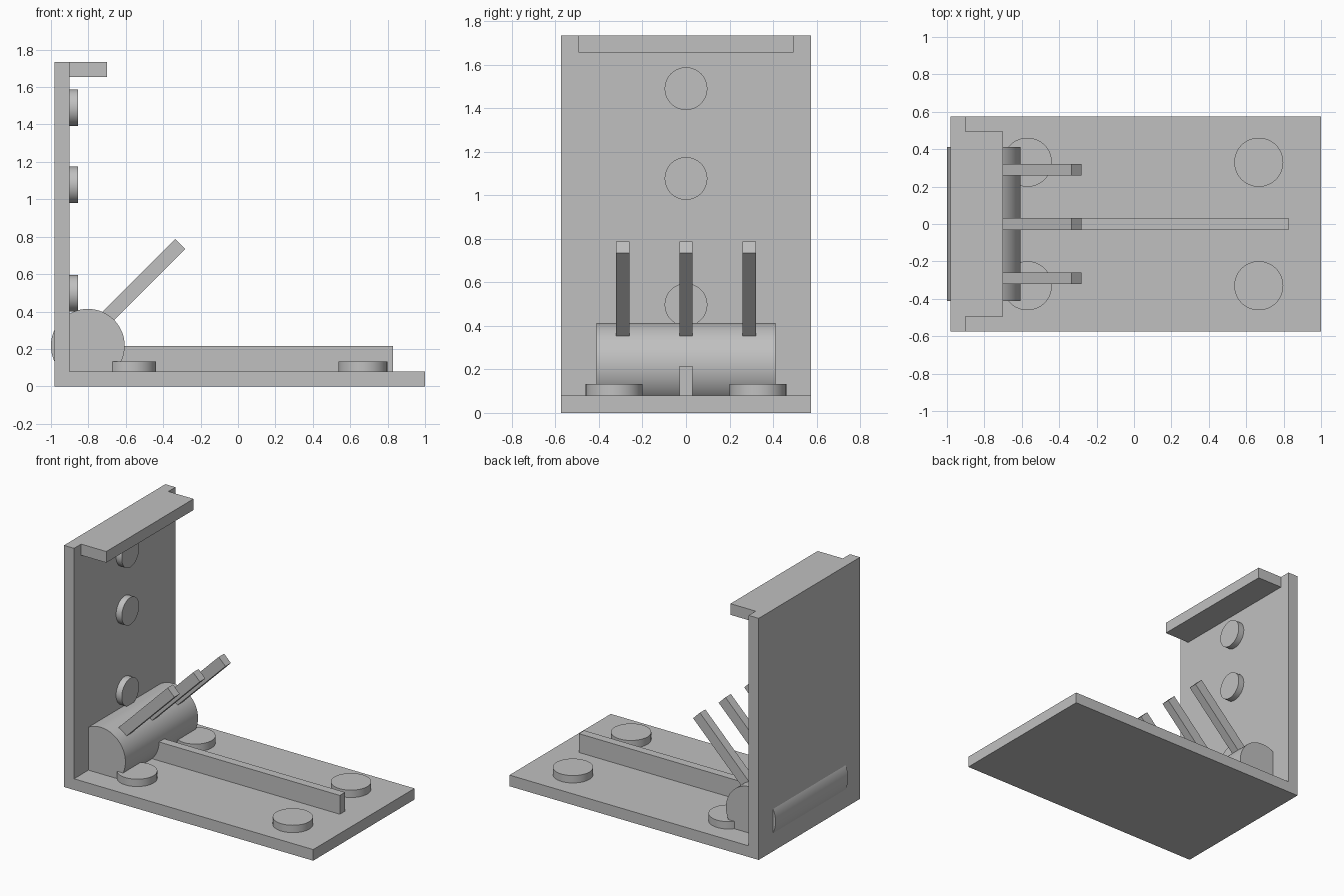
import bpy
from math import pi, radians, sqrt
from mathutils import Vector

if "Cube" in bpy.data.objects:
    bpy.data.objects.remove(bpy.data.objects["Cube"], do_unlink=True)

# Single grey finish
grey = bpy.data.materials.new("plain_grey")
grey.use_nodes = True
colour = (0.53, 0.53, 0.53, 1)
grey.diffuse_color = colour
grey.node_tree.nodes["Principled BSDF"].inputs["Base Color"].default_value = colour


def finish(name):
    obj = bpy.context.object
    obj.name = name
    obj.data.materials.append(grey)
    return obj


def box(name, low, high):
    low, high = Vector(low), Vector(high)
    bpy.ops.mesh.primitive_cube_add(size=1, location=(low + high) / 2)
    obj = finish(name)
    obj.scale = high - low
    bpy.ops.object.transform_apply(location=False, rotation=False, scale=True)
    return obj


def cylinder(name, centre, radius, depth, rotation=(0, 0, 0)):
    bpy.ops.mesh.primitive_cylinder_add(vertices=96, radius=radius, depth=depth,
                                        location=centre, rotation=rotation)
    obj = finish(name)
    bpy.ops.object.shade_smooth_by_angle(angle=radians(30))
    return obj


# L-shaped frame, drawn as a profile and extruded across its width
half_width, thick, height = 0.575, 0.08, 1.735
back, inner, front = -0.98, -0.90, 1.0
profile = [(back, 0), (front, 0), (front, thick), (inner, thick),
           (inner, height), (back, height)]
count = len(profile)
verts = [(x, y, z) for y in (-half_width, half_width) for x, z in profile]
faces = [tuple(range(count)), tuple(reversed(range(count, 2 * count)))]
for i in range(count):
    j = (i + 1) % count
    faces.append((j, i, i + count, j + count))
mesh = bpy.data.meshes.new("base_and_wall")
mesh.from_pydata(verts, [], faces)
mesh.materials.append(grey)
bpy.context.collection.objects.link(bpy.data.objects.new("base_and_wall", mesh))

# Overhanging lip at the top of the wall
box("top_lip", (inner - 0.02, -0.495, height - thick), (-0.70, 0.495, height))

# Horizontal barrel in the corner, breaking slightly through the wall
cylinder("barrel", (-0.803, 0, 0.217), 0.197, 0.824, (pi / 2, 0, 0))

# Central rib along the base
box("centre_rib", (-0.75, -0.03, thick - 0.01), (0.83, 0.03, 0.215))

# Round pads on the base
for x in (-0.57, 0.667):
    for y in (-0.33, 0.33):
        cylinder("base_pad", (x, y, 0.10), 0.131, 0.066)

# Round pads on the wall
for z in (0.497, 1.077, 1.49):
    cylinder("wall_pad", (-0.88, 0, z), 0.098, 0.05, (0, pi / 2, 0))

# Three prongs rising from the barrel at 45 degrees
length = 0.66
tip = Vector((-0.308, 0, 0.761))
middle = tip - Vector((1, 0, 1)) * length / (2 * sqrt(2))
for y in (-0.29, 0, 0.29):
    prong = box("prong", (-length / 2, -0.031, -0.038), (length / 2, 0.031, 0.038))
    prong.location = middle + Vector((0, y, 0))
    prong.rotation_euler = (0, -pi / 4, 0)
